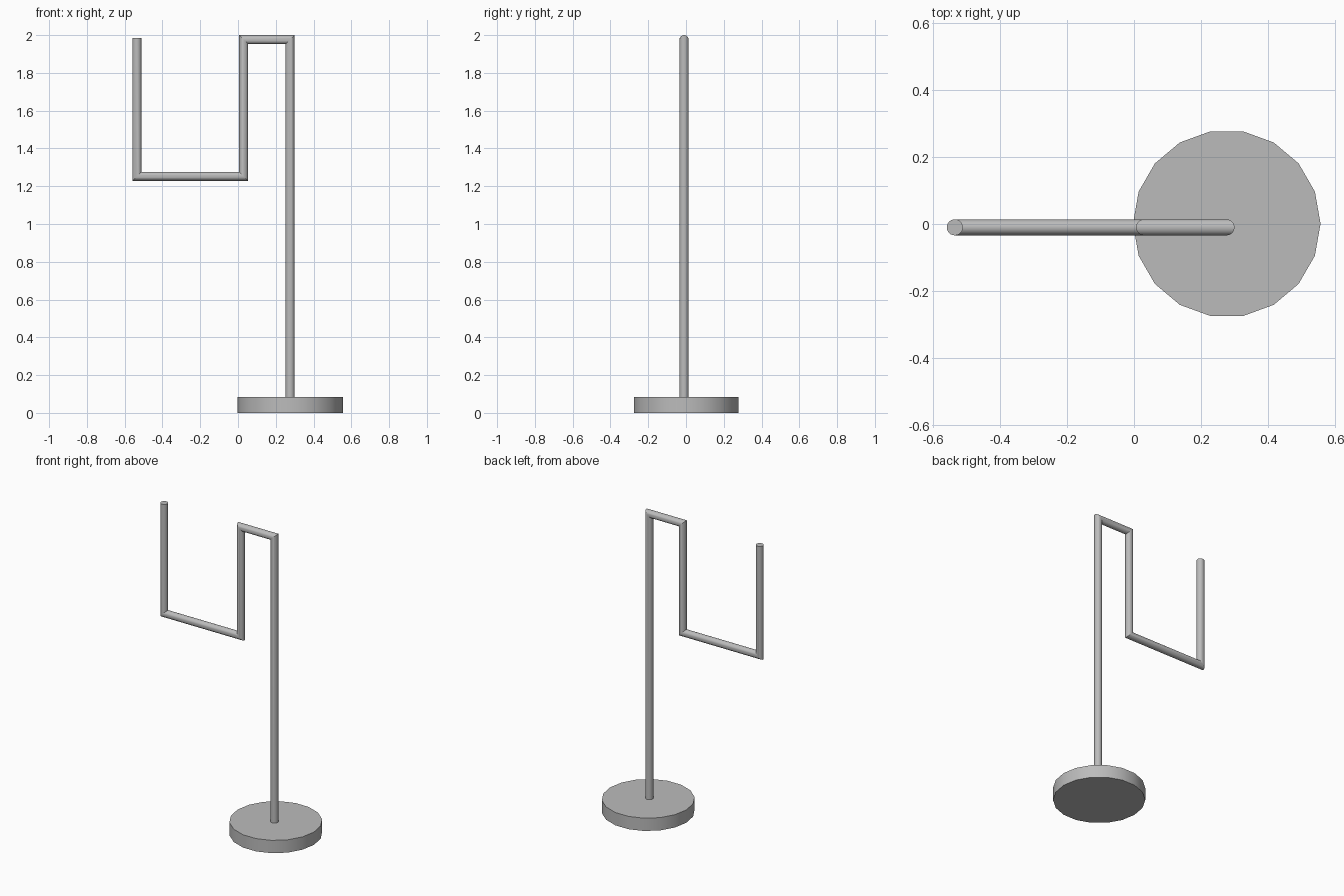
import bpy, bmesh
from math import cos, sin, tau, radians
from mathutils import Vector

cube = bpy.data.objects.get("Cube")
if cube:
    bpy.data.objects.remove(cube)

grey = bpy.data.materials.new("plain grey")
grey.use_nodes = True
colour = (0.5, 0.5, 0.5, 1)
grey.diffuse_color = colour
grey.node_tree.nodes["Principled BSDF"].inputs["Base Color"].default_value = colour


def finish(name, bm):
    """Turn a bmesh into a smooth-shaded grey object."""
    bmesh.ops.recalc_face_normals(bm, faces=bm.faces)
    mesh = bpy.data.meshes.new(name)
    bm.to_mesh(mesh)
    bm.free()
    mesh.materials.append(grey)
    obj = bpy.data.objects.new(name, mesh)
    bpy.context.collection.objects.link(obj)
    bpy.ops.object.select_all(action='DESELECT')
    obj.select_set(True)
    bpy.context.view_layer.objects.active = obj
    bpy.ops.object.shade_smooth_by_angle(angle=radians(30))


def mitred_tube(name, path, y, radius, sides=24):
    """Sweep a circle along an x-z path, with mitred corners."""
    points = [Vector(p) for p in path]
    dirs = [(b - a).normalized() for a, b in zip(points, points[1:])]
    normals = [Vector((-d.y, d.x)) for d in dirs]
    bm = bmesh.new()
    rings = []
    for i, p in enumerate(points):
        before = normals[max(i - 1, 0)]
        after = normals[min(i, len(normals) - 1)]
        miter = (before + after) / (1 + before.dot(after))
        ring = []
        for k in range(sides):
            a = tau * k / sides
            q = p + miter * radius * cos(a)
            ring.append(bm.verts.new((q.x, y + radius * sin(a), q.y)))
        rings.append(ring)
    for r, s in zip(rings, rings[1:]):
        for k in range(sides):
            n = (k + 1) % sides
            bm.faces.new((r[k], r[n], s[n], s[k]))
    bm.faces.new(rings[0])
    bm.faces.new(rings[-1])
    finish(name, bm)


# Round foot
height = 0.085
bm = bmesh.new()
bmesh.ops.create_cone(bm, cap_ends=True, segments=18, radius1=0.28, radius2=0.28, depth=height)
# put a corner of the polygon on the x axis
corner = max(bm.verts, key=lambda v: v.co.x).co
bmesh.ops.rotate(bm, verts=bm.verts, matrix=Vector((corner.x, corner.y, 0)).rotation_difference(Vector((1, 0, 0))).to_matrix())
bmesh.ops.translate(bm, verts=bm.verts, vec=(0.277, 0.001, height / 2))
finish("round_base", bm)

# Post bending over into the hanging hook
mitred_tube("post_and_hook",
            [(0.276, 0.08), (0.276, 1.976), (0.03, 1.976),
             (0.03, 1.252), (-0.535, 1.252), (-0.535, 1.985)],
            y=-0.01, radius=0.024)
